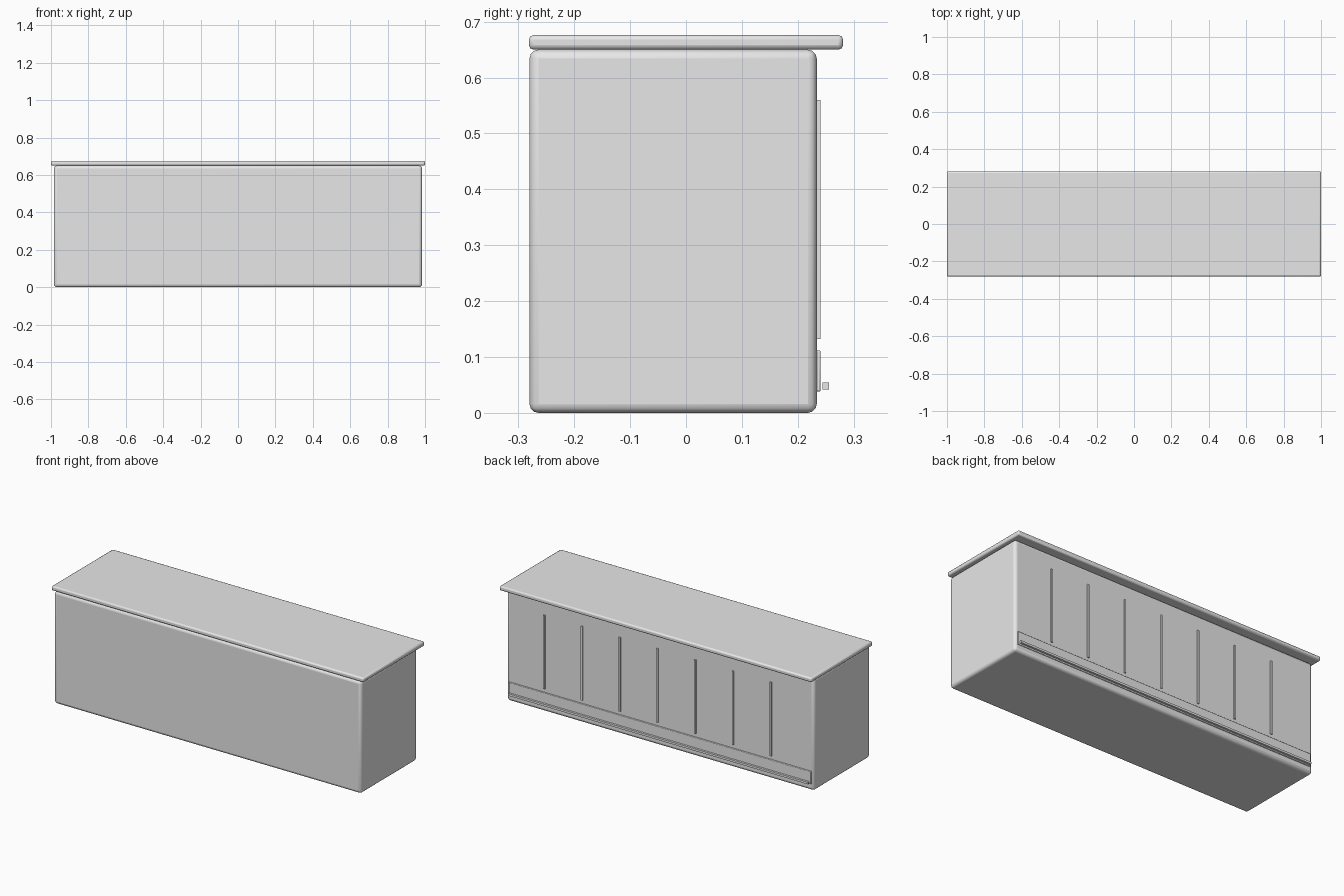
import bpy

cube = bpy.data.objects.get("Cube")
if cube:
    bpy.data.objects.remove(cube, do_unlink=True)

GREY = (0.8, 0.8, 0.8, 1.0)
grey = bpy.data.materials.new("light grey")
grey.use_nodes = True
grey.diffuse_color = GREY
grey.node_tree.nodes["Principled BSDF"].inputs["Base Color"].default_value = GREY


def box(name, xs, ys, zs, bevel=0, segments=2):
    """Box between the given limits, with optional rounded edges."""
    spans = (xs, ys, zs)
    bpy.ops.mesh.primitive_cube_add(size=1, location=[(a + b) / 2 for a, b in spans])
    obj = bpy.context.object
    obj.name = name
    obj.scale = [b - a for a, b in spans]
    bpy.ops.object.transform_apply(location=False, rotation=False, scale=True)
    obj.data.materials.append(grey)
    if bevel:
        mod = obj.modifiers.new("rounded edges", "BEVEL")
        mod.width = bevel
        mod.segments = segments
        bpy.ops.object.shade_smooth_by_angle()
    return obj


BACK = 0.234      # back face of the body
PROUD = 0.241     # outer face of the trim

# Main cabinet and overhanging worktop
box("counter_body", (-0.984, 0.984), (-0.28, BACK), (0, 0.65), 0.016, 3)
box("counter_top", (-1, 1), (-0.281, 0.281), (0.65, 0.676), 0.008, 2)

# Upright trim strips on the back
for i in range(7):
    x = 0.017 + (i - 3) * 0.242
    box(f"panel_strip_{i + 1}", (x - 0.005, x + 0.005), (BACK - 0.004, PROUD), (0.132, 0.56))

# Kick board and the slim rail floating in front of it
box("kick_board", (-0.968, 0.968), (BACK - 0.006, PROUD), (0.038, 0.112), 0.003, 2)
box("foot_rail", (-0.96, 0.96), (0.244, 0.256), (0.042, 0.054))
